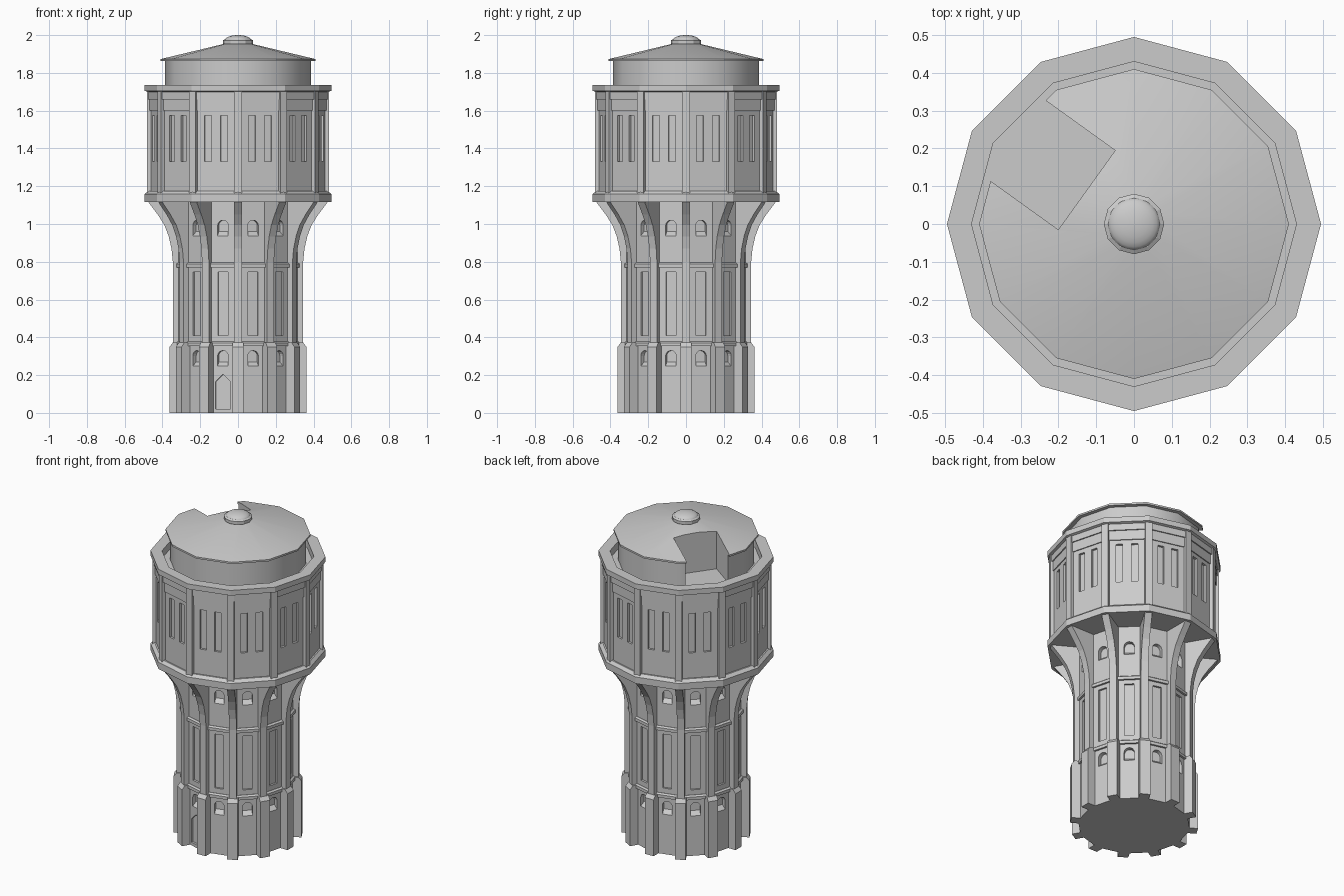
import bpy, bmesh, math
from mathutils import Vector, Matrix

if "Cube" in bpy.data.objects:
    bpy.data.objects.remove(bpy.data.objects["Cube"])

SIDES = 12
STEP = math.tau / SIDES
APO = math.cos(STEP / 2)          # apothem factor of the 12-sided plan
CORNERS = [i * STEP for i in range(SIDES)]
FACETS = [(i + 0.5) * STEP for i in range(SIDES)]

stone = bpy.data.materials.new("pale_grey")
stone.diffuse_color = (0.6, 0.6, 0.6, 1)
stone.use_nodes = True
stone.node_tree.nodes["Principled BSDF"].inputs["Base Color"].default_value = stone.diffuse_color


def finish(name, bm, smooth=None):
    bmesh.ops.recalc_face_normals(bm, faces=bm.faces)
    me = bpy.data.meshes.new(name)
    bm.to_mesh(me)
    bm.free()
    me.materials.append(stone)
    ob = bpy.data.objects.new(name, me)
    bpy.context.collection.objects.link(ob)
    if smooth:
        shade(ob, smooth)
    return ob


def shade(ob, degrees):
    bpy.ops.object.select_all(action='DESELECT')
    ob.select_set(True)
    bpy.context.view_layer.objects.active = ob
    bpy.ops.object.shade_smooth_by_angle(angle=math.radians(degrees))


def lathe(name, profile, closed=False, smooth=None, n=SIDES):
    """Turn (radius, z) points; open profiles get capped top and bottom."""
    bm = bmesh.new()
    rings = [[bm.verts.new((r * math.cos(k * math.tau / n), r * math.sin(k * math.tau / n), z))
              for k in range(n)] for r, z in profile]
    pairs = list(zip(rings, rings[1:]))
    if closed:
        pairs.append((rings[-1], rings[0]))
    else:
        bm.faces.new(rings[0])
        bm.faces.new(rings[-1])
    for a, b in pairs:
        for k in range(n):
            j = (k + 1) % n
            bm.faces.new((a[k], a[j], b[j], b[k]))
    return finish(name, bm, smooth)


def loft(bm, front, back):
    """Solid between two outlines with equal point counts."""
    a = [bm.verts.new(p) for p in front]
    b = [bm.verts.new(p) for p in back]
    bm.faces.new(a)
    bm.faces.new(b)
    for i in range(len(a)):
        j = (i + 1) % len(a)
        bm.faces.new((a[i], a[j], b[j], b[i]))


def facet_block(bm, angle, outline, r_out, r_in, sill=0.0):
    """Extrude a (sideways, z) outline radially; sill lowers its outer bottom edge."""
    m = Matrix.Rotation(angle, 3, 'Z')
    low = min(z for _, z in outline)
    front = [m @ Vector((r_out, s, z - (sill if z == low else 0))) for s, z in outline]
    back = [m @ Vector((r_in, s, z)) for s, z in outline]
    loft(bm, front, back)


def ribs(name, profile, width):
    """Radial plates on every corner from a (radius, z) outline."""
    bm = bmesh.new()
    for a in CORNERS:
        m = Matrix.Rotation(a, 3, 'Z')
        loft(bm, *[[m @ Vector((r, s * width / 2, z)) for r, z in profile] for s in (-1, 1)])
    return finish(name, bm)


def carve(ob, bm):
    """Cut the solids in bm out of ob."""
    cutter = finish("cutter", bm)
    cutter.hide_render = True
    mod = ob.modifiers.new("cut", 'BOOLEAN')
    mod.operation, mod.solver, mod.object = 'DIFFERENCE', 'EXACT', cutter
    bpy.context.view_layer.update()
    dg = bpy.context.evaluated_depsgraph_get()
    me = bpy.data.meshes.new_from_object(ob.evaluated_get(dg))
    ob.modifiers.clear()
    ob.data = me
    bpy.data.objects.remove(cutter)


def rect(cx, w, z0, z1):
    return [(cx - w / 2, z0), (cx + w / 2, z0), (cx + w / 2, z1), (cx - w / 2, z1)]


def arch(w, z0, top):
    r = w / 2
    return [(-r, z0), (r, z0)] + [(r * math.cos(t * math.pi / 8), top - r + r * math.sin(t * math.pi / 8))
                                  for t in range(9)]


# Shaft with tall recessed panels, arched niches and one pointed door
R = 0.32
face = R * APO
shaft = lathe("shaft_wall", [(R, 0), (R, 1.13)])
bm = bmesh.new()
for a in FACETS:
    facet_block(bm, a, rect(0, 0.054, 0.41, 0.745), face + 0.03, face - 0.012)
    for top in (0.33, 1.02):
        facet_block(bm, a, arch(0.058, top - 0.06, top), face + 0.02, face - 0.025, 0.04)
door = [(-0.041, 0.02), (0.041, 0.02), (0.041, 0.165), (0, 0.205), (-0.041, 0.165)]
facet_block(bm, FACETS[8], door, face + 0.03, face - 0.012)
carve(shaft, bm)

# String courses around the shaft
for name, z in (("lower_band", 0.365), ("upper_band", 0.782)):
    lathe(name, [(0.30, z - 0.012), (0.332, z - 0.012), (0.332, z + 0.006), (0.322, z + 0.014), (0.30, z + 0.014)],
          closed=True)

# Corner ribs: stout feet, flaring brackets, tank pilasters
ribs("base_buttresses", [(0.28, 0), (0.362, 0), (0.362, 0.35), (0.345, 0.372), (0.28, 0.372)], 0.06)
ribs("flared_brackets", [(0.28, 0.36), (0.345, 0.36), (0.345, 0.80), (0.352, 0.87), (0.367, 0.935),
                         (0.39, 0.995), (0.425, 1.05), (0.478, 1.12), (0.28, 1.12)], 0.042)
ribs("tank_pilasters", [(0.44, 1.16), (0.482, 1.16), (0.482, 1.71), (0.44, 1.71)], 0.04)

# Tank with paired window slots
T = 0.467
face = T * APO
tank = lathe("tank_wall", [(T, 1.14), (T, 1.69)])
bm = bmesh.new()
for a in FACETS:
    for s in (-0.0435, 0.0435):
        facet_block(bm, a, rect(s, 0.038, 1.33, 1.575), face + 0.03, face - 0.014)
carve(tank, bm)
lathe("tank_base_ring", [(0.495, 1.117), (0.495, 1.158), (0.476, 1.174)])
lathe("tank_frieze", [(0.45, 1.60), (0.473, 1.60), (0.473, 1.705), (0.45, 1.705)], closed=True)
lathe("parapet_ring", [(0.43, 1.66), (0.48, 1.66), (0.48, 1.70), (0.495, 1.705), (0.495, 1.737), (0.43, 1.737)],
      closed=True)

# Drum and shallow roof with a rectangular opening cut out of one side
roof = lathe("drum_and_roof", [(0.386, 1.60), (0.386, 1.862), (0.41, 1.862), (0.41, 1.873), (0.06, 1.957)])
bm = bmesh.new()
facet_block(bm, math.radians(144.3), rect(0, 0.258, 1.68, 2.1), 0.6, 0.154)
carve(roof, bm)
shade(roof, 35)

# Roof cap
lathe("roof_cap_base", [(0.07, 1.94), (0.08, 1.955), (0.08, 1.972), (0.07, 1.978)])
dome = [(0.07 * math.cos(t * math.pi / 12), 1.973 + 0.027 * math.sin(t * math.pi / 12)) for t in range(6)]
lathe("roof_cap_dome", dome + [(0.003, 2.0)], smooth=40, n=24)
